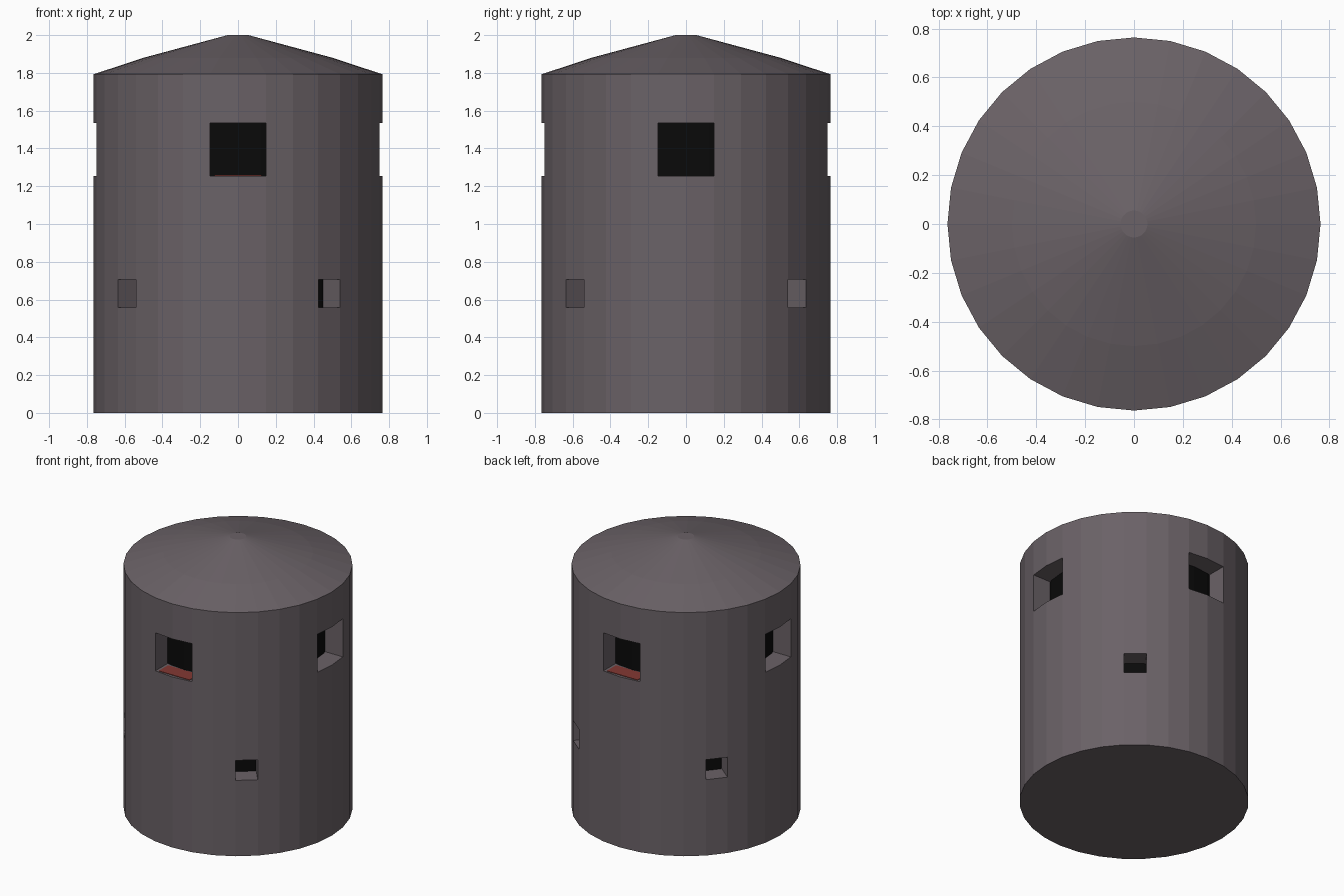
import bpy, bmesh, math
from mathutils import Matrix, Vector

if "Cube" in bpy.data.objects:
    bpy.data.objects.remove(bpy.data.objects["Cube"])

N = 32          # sides of the tower
R = 0.764       # outer radius
CORE = 0.625    # radius of the dark inside


def material(name, rgb):
    m = bpy.data.materials.new(name)
    m.diffuse_color = (*rgb, 1)
    m.use_nodes = True
    m.node_tree.nodes["Principled BSDF"].inputs["Base Color"].default_value = m.diffuse_color
    return m


stone = material("warm grey stone", (0.145, 0.122, 0.135))
dark = material("dark opening", (0.003, 0.003, 0.003))
red = material("dull red", (0.23, 0.04, 0.033))


def finish(name, bm, mat=None):
    bmesh.ops.recalc_face_normals(bm, faces=bm.faces)
    me = bpy.data.meshes.new(name)
    bm.to_mesh(me)
    bm.free()
    if mat:
        me.materials.append(mat)
    ob = bpy.data.objects.new(name, me)
    bpy.context.collection.objects.link(ob)
    return ob


def lathe(name, profile, mat):
    """Capped, turned solid from (radius, z) points."""
    bm = bmesh.new()
    rings = [[bm.verts.new((r * math.cos(2 * math.pi * i / N),
                            r * math.sin(2 * math.pi * i / N), z))
              for i in range(N)] for r, z in profile]
    for a, b in zip(rings, rings[1:]):
        for i in range(N):
            j = (i + 1) % N
            bm.faces.new((a[i], a[j], b[j], b[i]))
    bm.faces.new(rings[0])
    bm.faces.new(rings[-1])
    return finish(name, bm, mat)


def add_box(bm, angle, r0, r1, width, z0, z1):
    """Box pointing outward along the given angle (degrees from +x)."""
    mat = (Matrix.Rotation(math.radians(angle), 4, 'Z')
           @ Matrix.Translation(Vector(((r0 + r1) / 2, 0, (z0 + z1) / 2)))
           @ Matrix.Diagonal((r1 - r0, width, z1 - z0, 1)))
    bmesh.ops.create_cube(bm, size=1, matrix=mat)


# tower wall and shallow roof in one solid
tower = lathe("tower_shell", [(R, 0), (R, 1.793), (0.5, 1.88), (0.055, 2.0)], stone)

# cutter: four large windows and four small slots, each one facet wide
bm = bmesh.new()
for a in (0, 90, 180, 270):
    add_box(bm, a, 0.5, 0.9, 0.297, 1.255, 1.535)
step = 360 / N
for a in (4.5 * step, 11.5 * step):
    # right-hand slots lie nearer the y axis, left-hand ones nearer the x axis
    base = a if a < 90 else a + step
    for s in (1, -1):
        ang = 90 - 3.5 * step if a < 90 else 90 + 4.5 * step
        add_box(bm, s * ang, 0.5, 0.9, 0.148, 0.558, 0.705)
cutter = finish("window_cutter", bm)
cutter.hide_render = True

mod = tower.modifiers.new("openings", 'BOOLEAN')
mod.operation = 'DIFFERENCE'
mod.solver = 'EXACT'
mod.object = cutter
bpy.context.view_layer.objects.active = tower
tower.select_set(True)
bpy.ops.object.modifier_apply(modifier=mod.name)
bpy.data.objects.remove(cutter, do_unlink=True)

# dark inside seen through the openings
lathe("dark_interior", [(CORE, 0.45), (CORE, 1.65)], dark)

# thin red plates on the front and back sills
bm = bmesh.new()
for a in (90, 270):
    add_box(bm, a, 0.635, 0.742, 0.25, 1.253, 1.259)
finish("sill_plates", bm, red)
